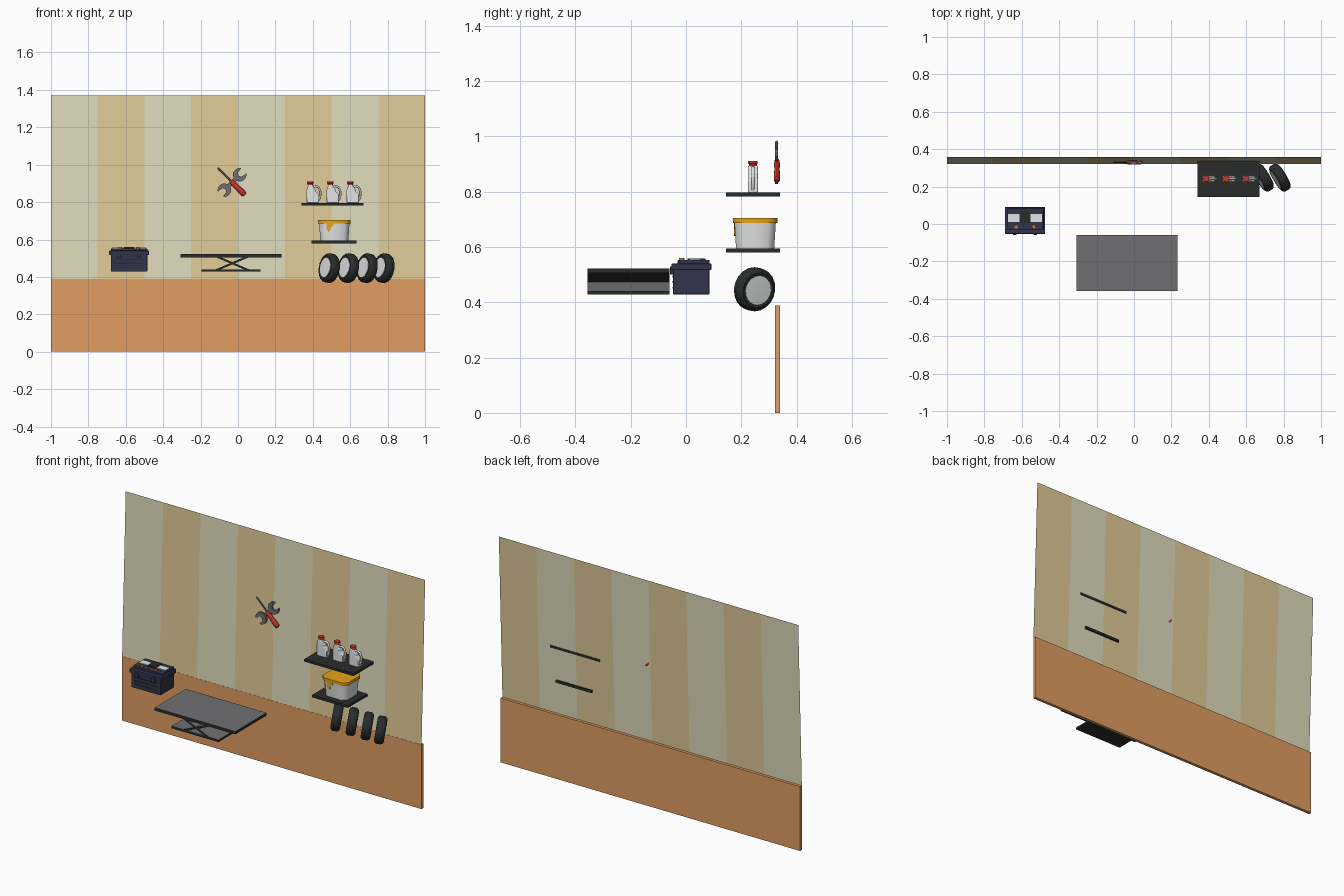
import bpy, bmesh, math
from mathutils import Vector, Matrix

if "Cube" in bpy.data.objects:
    bpy.data.objects.remove(bpy.data.objects["Cube"])


def mat(name, r, g, b):
    m = bpy.data.materials.new(name)
    lin = [((c / 255 + 0.055) / 1.055) ** 2.4 if c > 10 else c / 3300 for c in (r, g, b)]
    m.diffuse_color = (*lin, 1)
    m.use_nodes = True
    m.node_tree.nodes["Principled BSDF"].inputs["Base Color"].default_value = m.diffuse_color
    return m


PALE = mat("pale_cream", 224, 219, 188)
TAN = mat("tan", 224, 202, 152)
ORANGE = mat("wood_orange", 224, 158, 98)
BLACK = mat("rubber_black", 42, 44, 44)
GREY = mat("steel_grey", 112, 112, 114)
WHITE = mat("white", 228, 229, 230)
RED = mat("red", 205, 52, 40)
YELLOW = mat("yellow", 238, 168, 22)
NAVY = mat("navy", 52, 52, 76)
COPPER = mat("copper", 205, 115, 45)


def finish(name, bm, mats, smooth=None, bevel=0):
    bmesh.ops.recalc_face_normals(bm, faces=bm.faces)
    me = bpy.data.meshes.new(name)
    bm.to_mesh(me)
    bm.free()
    for m in mats:
        me.materials.append(m)
    if smooth:
        for p in me.polygons:
            p.use_smooth = True
        me.set_sharp_from_angle(angle=math.radians(smooth))
    ob = bpy.data.objects.new(name, me)
    bpy.context.collection.objects.link(ob)
    if bevel:
        mod = ob.modifiers.new("bevel", 'BEVEL')
        mod.width, mod.segments = bevel, 2
    return ob


def box(name, x, y, z, *mats, bevel=0):
    """Box from (min, max) pairs; a second material goes on the top face."""
    bm = bmesh.new()
    bmesh.ops.create_cube(bm, size=1)
    for v in bm.verts:
        v.co = [r[0] if c < 0 else r[1] for c, r in zip(v.co, (x, y, z))]
    bm.normal_update()
    if len(mats) > 1:
        for f in bm.faces:
            f.material_index = int(f.normal.z > 0.5)
    return finish(name, bm, mats, bevel=bevel)


def prism(name, outline, y, *mats, bevel=0, smooth=None):
    """Outline in (x, z) extruded between two y values."""
    bm = bmesh.new()
    f = bm.faces.new([bm.verts.new((px, y[0], pz)) for px, pz in outline])
    ext = bmesh.ops.extrude_face_region(bm, geom=[f])
    for v in ext["geom"]:
        if isinstance(v, bmesh.types.BMVert):
            v.co.y = y[1]
    bmesh.ops.recalc_face_normals(bm, faces=bm.faces)
    if len(mats) > 1:
        for f in bm.faces:
            f.material_index = int(f.normal.z > 0.3)
    return finish(name, bm, mats, smooth, bevel)


def lathe(name, profile, loc, axis, m, seg=20, flat=1.0, smooth=40):
    """Spin (radius, height) points about an axis; flat squashes world y."""
    bm = bmesh.new()
    rings = [[bm.verts.new((r * math.cos(2 * math.pi * i / seg),
                            r * math.sin(2 * math.pi * i / seg), h)) for i in range(seg)]
             for r, h in profile]
    for a, b in zip(rings, rings[1:]):
        for i in range(seg):
            j = (i + 1) % seg
            bm.faces.new((a[i], a[j], b[j], b[i]))
    bm.faces.new(rings[0])
    bm.faces.new(rings[-1])
    rot = Vector(axis).to_track_quat('Z', 'Y').to_matrix().to_4x4()
    bm.transform(Matrix.Translation(loc) @ Matrix.Diagonal((1, flat, 1, 1)) @ rot)
    return finish(name, bm, [m], smooth)


def tube(name, pts, r, m):
    cu = bpy.data.curves.new(name, 'CURVE')
    cu.dimensions = '3D'
    cu.bevel_depth, cu.bevel_resolution, cu.use_fill_caps = r, 2, True
    sp = cu.splines.new('POLY')
    sp.points.add(len(pts) - 1)
    for p, c in zip(sp.points, pts):
        p.co = (*c, 1)
    cu.materials.append(m)
    ob = bpy.data.objects.new(name, cu)
    bpy.context.collection.objects.link(ob)


# Striped wall: a thin sheet leaning back slightly, above a wooden panel
bm = bmesh.new()
cols = [[bm.verts.new((-1 + i * 0.25, y, z)) for y, z in ((0.323, 0.386), (0.357, 1.37))]
        for i in range(9)]
for i in range(8):
    f = bm.faces.new((cols[i][0], cols[i + 1][0], cols[i + 1][1], cols[i][1]))
    f.material_index = i % 2
finish("striped_wall", bm, [PALE, TAN])
box("wood_panel", (-1, 1), (0.322, 0.34), (0, 0.388), ORANGE)

# Scissor lift table
LY = (-0.357, -0.06)
box("lift_top", (-0.307, 0.232), LY, (0.505, 0.522), BLACK, GREY)
box("lift_base", (-0.195, 0.12), LY, (0.428, 0.441), BLACK, GREY)
for i, s in enumerate((1, -1)):
    c = -0.03
    prism(f"lift_arm_{i}", [(c - s * 0.095, 0.438), (c - s * 0.068, 0.438),
                            (c + s * 0.095, 0.508), (c + s * 0.068, 0.508)], LY, BLACK, GREY)

# Car battery
box("battery_body", (-0.68, -0.485), (-0.047, 0.085), (0.428, 0.52), NAVY, bevel=0.004)
box("battery_lid", (-0.69, -0.475), (-0.053, 0.092), (0.516, 0.54), NAVY, bevel=0.004)
box("battery_upper_lid", (-0.68, -0.485), (-0.03, 0.085), (0.538, 0.553), NAVY, bevel=0.003)
box("battery_filler_cap", (-0.61, -0.555), (0.005, 0.07), (0.553, 0.559), BLACK)
for i, s in enumerate((-1, 1)):
    x = -0.5825 + s * 0.06
    box(f"battery_label_{i}", (x - 0.03, x + 0.03), (0.012, 0.053), (0.55, 0.557), WHITE)
    lathe(f"battery_terminal_{i}", [(0.012, 0), (0.01, 0.02)],
          (-0.5825 + s * 0.047, -0.015, 0.54), (0, 0, 1), COPPER, 10)
    x = -0.5825 + s * 0.055
    box(f"battery_clip_{i}", (x - 0.01, x + 0.01), (-0.058, -0.045), (0.5, 0.53), NAVY)
for i in range(3):
    z = 0.45 + i * 0.02
    box(f"battery_groove_{i}", (-0.66, -0.505), (-0.049, -0.046), (z, z + 0.006), BLACK)

# Shelves
box("upper_shelf", (0.34, 0.67), (0.145, 0.34), (0.782, 0.796), BLACK)
box("lower_shelf", (0.393, 0.633), (0.145, 0.34), (0.58, 0.594), BLACK)

# Oil jugs with red caps and side handles
for i in range(3):
    x, z = 0.367 + i * 0.107, 0.796
    shape = [(0, 0), (0.066, 0), (0.066, 0.045), (0.048, 0.06), (0.046, 0.075),
             (0.032, 0.09), (0.031, 0.098), (0.007, 0.098), (0.006, 0.088), (0, 0.07)]
    prism(f"jug_{i}", [(x + a, z + b) for a, b in shape], (0.224, 0.26), WHITE,
          bevel=0.004, smooth=35)
    tube(f"jug_handle_{i}", [(x + a, 0.242, z + b) for a, b in
         ((0.032, 0.085), (0.05, 0.09), (0.065, 0.083), (0.073, 0.06), (0.072, 0.03), (0.062, 0.012))],
         0.006, WHITE)
    lathe(f"jug_cap_{i}", [(0.014, 0), (0.014, 0.008), (0.017, 0.009), (0.017, 0.018)],
          (x + 0.019, 0.242, z + 0.096), (0, 0, 1), RED, 12)


# Paint tub: tapered box with cut corners and a yellow lid
def tub(name, z0, z1, g0, g1, m):
    bm = bmesh.new()
    rings = []
    for z, g in ((z0, g0), (z1, g1)):
        hx, hy, c = 0.075 + g, 0.069 + g, 0.025
        pts = [(hx - c, -hy), (hx, -hy + c), (hx, hy - c), (hx - c, hy),
               (-hx + c, hy), (-hx, hy - c), (-hx, -hy + c), (-hx + c, -hy)]
        rings.append([bm.verts.new((0.515 + a, 0.25 + b, z)) for a, b in pts])
    for i in range(8):
        j = (i + 1) % 8
        bm.faces.new((rings[0][i], rings[0][j], rings[1][j], rings[1][i]))
    for r in rings:
        bm.faces.new(r)
    finish(name, bm, [m], smooth=50)


tub("tub_body", 0.594, 0.69, 0, 0.006, WHITE)
tub("tub_lid", 0.687, 0.705, 0.011, 0.011, YELLOW)
prism("tub_drip", [(0.472, 0.69), (0.472, 0.66), (0.482, 0.64), (0.492, 0.645),
                   (0.496, 0.665), (0.51, 0.675), (0.51, 0.69)], (0.173, 0.18), YELLOW)

# Four leaning tyres with white hubs
AXIS = Vector((0.84, 0.5, -0.15)).normalized()
for i, x in enumerate((0.488, 0.59, 0.69, 0.78)):
    loc = (x, 0.248, 0.447)
    lathe(f"tyre_{i}", [(0.052, -0.024), (0.064, -0.027), (0.073, -0.022), (0.079, -0.013),
                        (0.079, 0.013), (0.073, 0.022), (0.064, 0.027), (0.052, 0.024)],
          loc, AXIS, BLACK)
    lathe(f"hub_{i}", [(0.035, -0.027), (0.053, -0.0262), (0.053, 0.0262), (0.035, 0.027)],
          loc, AXIS, WHITE)

# Open-ended wrench, rising to the right
CX, CZ, K = -0.032, 0.905, math.sqrt(0.5)


def diag(pts, s):
    return [(CX + s * K * (a - b), CZ + s * K * (a + b)) for a, b in pts]


for i, s in enumerate((1, -1)):
    arc = [math.radians(32 + k * 296 / 14) for k in range(15)]
    head = [(0.058 + 0.036 * math.cos(t), 0.036 * math.sin(t)) for t in arc]
    head += [(0.058, -0.015), (0.05, 0), (0.058, 0.015)]
    prism(f"wrench_head_{i}", diag(head, s), (0.322, 0.333), GREY)
prism("wrench_shaft", diag([(-0.04, -0.01), (0.04, -0.01), (0.04, 0.01), (-0.04, 0.01)], 1),
      (0.324, 0.331), GREY)

# Screwdriver, rising to the left across the wrench
D = (-1, 0, 1)
lathe("screwdriver_handle", [(0.008, 0), (0.015, 0.006), (0.016, 0.03), (0.013, 0.06),
                             (0.015, 0.085), (0.013, 0.102), (0.007, 0.108)],
      (0.037, 0.329, 0.838), D, RED, 12, flat=0.72)
lathe("screwdriver_shaft", [(0.0045, 0), (0.0045, 0.085), (0.006, 0.09), (0.003, 0.104)],
      (-0.034, 0.329, 0.909), D, GREY, 8, flat=0.8)
